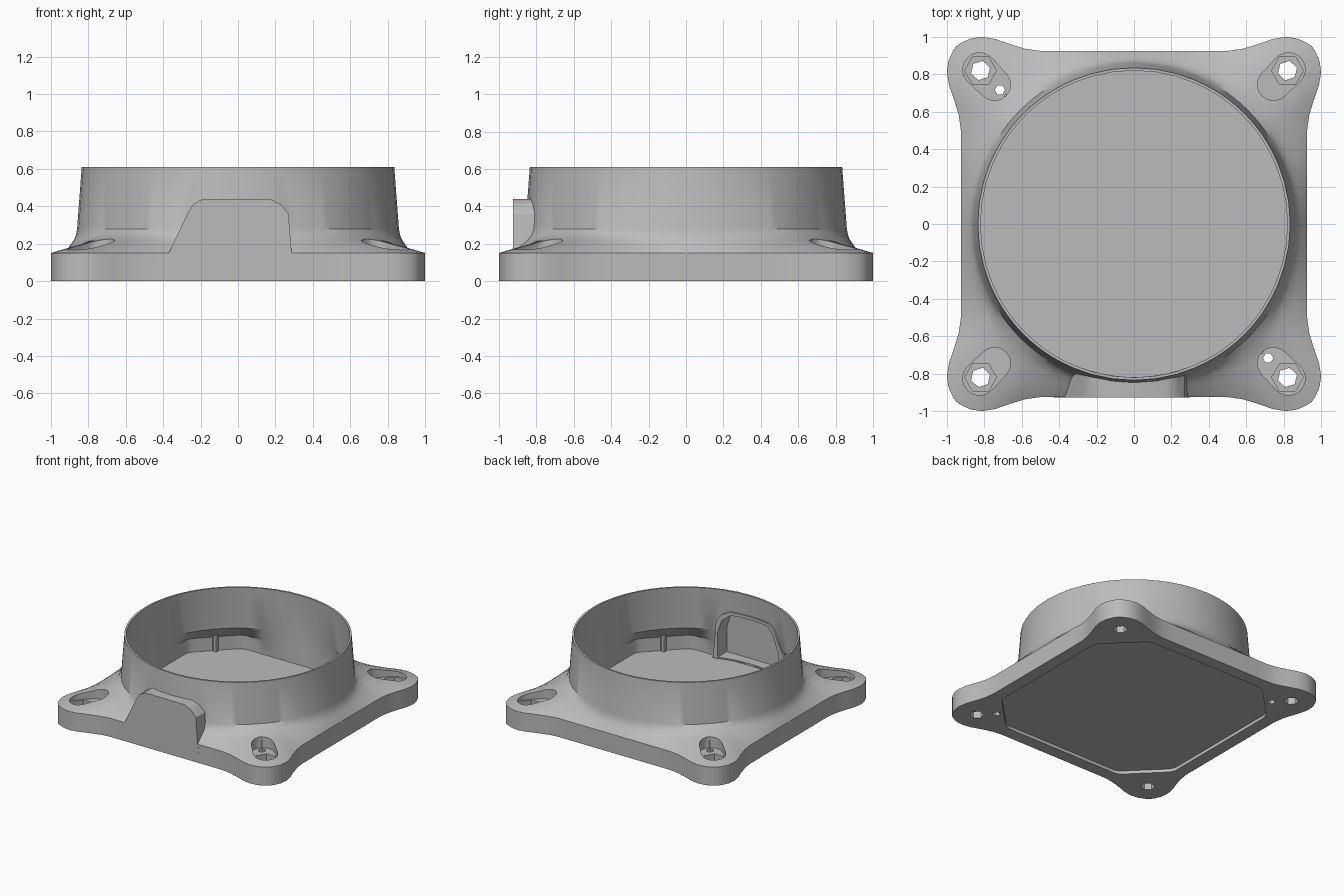
import bpy, bmesh, math
from mathutils import Vector

cube = bpy.data.objects.get("Cube")
if cube:
    bpy.data.objects.remove(cube, do_unlink=True)

grey = bpy.data.materials.new("plain grey")
grey.use_nodes = True
grey.diffuse_color = (0.5, 0.5, 0.5, 1)
grey.node_tree.nodes["Principled BSDF"].inputs["Base Color"].default_value = (0.5, 0.5, 0.5, 1)


def loft(name, rows, ring=False):
    """Skin matching loops; close as a ring or with end caps."""
    bm = bmesh.new()
    loops = [[bm.verts.new(p) for p in row] for row in rows]
    n = len(rows[0])
    pairs = list(zip(loops, loops[1:]))
    if ring:
        pairs.append((loops[-1], loops[0]))
    else:
        bm.faces.new(loops[0])
        bm.faces.new(loops[-1])
    for a, b in pairs:
        for i in range(n):
            j = (i + 1) % n
            bm.faces.new((a[i], a[j], b[j], b[i]))
    bmesh.ops.recalc_face_normals(bm, faces=bm.faces)
    mesh = bpy.data.meshes.new(name)
    bm.to_mesh(mesh)
    bm.free()
    mesh.materials.append(grey)
    obj = bpy.data.objects.new(name, mesh)
    bpy.context.collection.objects.link(obj)
    return obj


def prism(name, points, z0, z1):
    return loft(name, [[(x, y, z) for x, y in points] for z in (z0, z1)])


def circle(cx, cy, r, n, turn=0.0):
    return [(cx + r * math.cos(turn + math.tau * i / n),
             cy + r * math.sin(turn + math.tau * i / n)) for i in range(n)]


def combine(obj, tool, operation):
    mod = obj.modifiers.new(operation.lower(), 'BOOLEAN')
    mod.operation, mod.solver, mod.object = operation, 'EXACT', tool
    bpy.context.view_layer.objects.active = obj
    bpy.ops.object.modifier_apply(modifier=mod.name)
    bpy.data.objects.remove(tool, do_unlink=True)


# Flange outline: one eighth, mirrored to a quarter, then turned four times
eighth = [(0, .925), (.13, .925), (.26, .925), (.39, .925), (.5, .925), (.58, .936),
          (.66, .96), (.74, .988), (.81, 1), (.87, .992), (.92, .97), (.95, .95)]
quarter = eighth + [(y, x) for x, y in reversed(eighth[1:-1])]
outline = []
for k in range(4):
    for x, y in quarter:
        for _ in range(k):
            x, y = y, -x
        outline.append(Vector((x, y)))


def round_row(r, z):
    return [(*(p.normalized() * r), z) for p in outline]


def blend_row(t, z):
    return [(*p.lerp(p.normalized() * .86, t), z) for p in outline]


def cavity_row(z, half=.825, corner=.96):
    row = []
    for p in outline:
        d = p.normalized()
        r = min(half / max(abs(d.x), abs(d.y)),
                corner * math.sqrt(2) / (abs(d.x) + abs(d.y)))
        row.append((*(d * r), z))
    return row


# Hollow flange flowing up into the tapered collar
housing = loft("housing", [
    blend_row(0, 0), blend_row(0, .15), blend_row(.25, .175), blend_row(.5, .197),
    blend_row(.75, .222), blend_row(.9, .245), round_row(.86, .28),
    round_row(.835, .61), round_row(.82, .61), round_row(.84, .27),
    cavity_row(.15), cavity_row(0)], ring=True)

# Front bump with its inner recess
bump = [(-.43, .05), (-.37, .15), (-.27, .36), (-.24, .41), (-.19, .44),
        (.17, .44), (.23, .41), (.27, .36), (.285, .17), (.3, .05)]
recess = [(-.29, .06), (-.29, .24), (-.23, .36), (-.17, .415),
          (.16, .415), (.23, .36), (.26, .26), (.26, .06)]


def front_prism(name, points, y0, y1):
    return loft(name, [[(x, y, z) for x, z in points] for y in (y0, y1)])


combine(housing, front_prism("bump", bump, -.926, -.77), 'UNION')
combine(housing, prism("bore", circle(0, 0, .818, 88), .04, .8), 'DIFFERENCE')
combine(housing, front_prism("recess", recess, -.895, -.6), 'DIFFERENCE')

# Corner pockets with hexagonal screw seats and through holes
for sx in (-1, 1):
    for sy in (-1, 1):
        aim = math.atan2(sy, sx)
        half = [math.pi * i / 10 - math.pi / 2 for i in range(11)]
        slot = [(sx * .825 + .09 * math.cos(aim + a), sy * .825 + .09 * math.sin(aim + a)) for a in half]
        slot += [(sx * .745 - .085 * math.cos(aim + a), sy * .745 - .085 * math.sin(aim + a)) for a in half]
        combine(housing, prism("pocket", slot, .135, .5), 'DIFFERENCE')
        combine(housing, prism("seat", circle(sx * .82, sy * .82, .085, 6), .08, .4), 'DIFFERENCE')
        combine(housing, prism("screw_hole", circle(sx * .82, sy * .82, .053, 6, .3), -.1, .4), 'DIFFERENCE')
        if sx != sy:
            combine(housing, prism("pin_hole", circle(sx * .717, sy * .717, .028, 6), -.1, .4), 'DIFFERENCE')
            # Slim post inside the corner
            post = prism("corner_post", circle(sx * .675, sy * .675, .022, 8), .03, .2)

# Thin floor closing the cavity just above the underside
floor = loft("floor_plate", [cavity_row(.025, .824, .959), cavity_row(.04, .824, .959)])

bpy.ops.object.select_all(action='DESELECT')
housing.select_set(True)
bpy.context.view_layer.objects.active = housing
bpy.ops.object.shade_smooth_by_angle(angle=math.radians(30))
